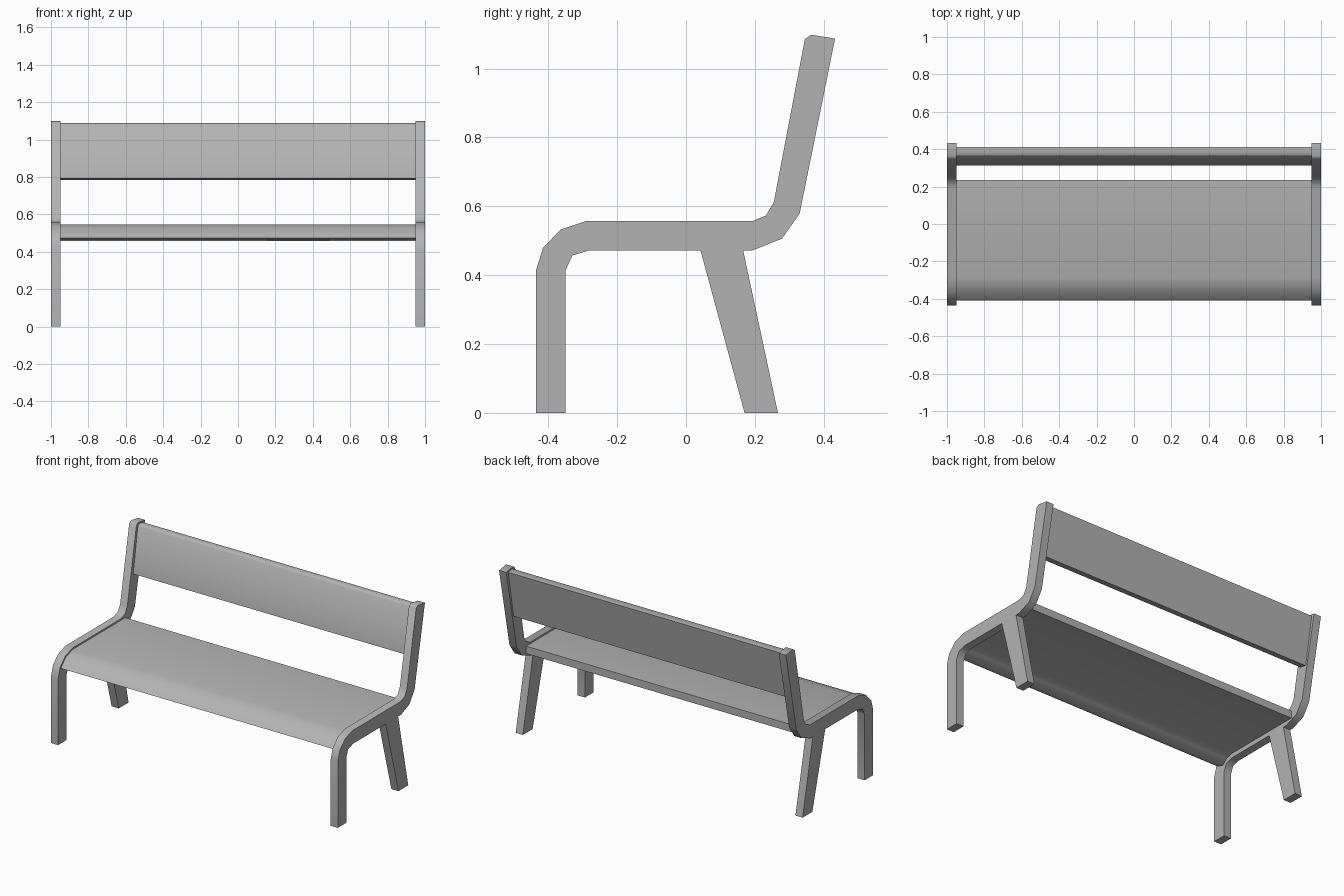
import bpy, bmesh, math

if "Cube" in bpy.data.objects:
    bpy.data.objects.remove(bpy.data.objects["Cube"])

# Darker grey for all parts
grey = bpy.data.materials.new("grey")
grey.diffuse_color = (0.45, 0.45, 0.45, 1)
grey.use_nodes = True
grey.node_tree.nodes["Principled BSDF"].inputs["Base Color"].default_value = grey.diffuse_color


def extrude(name, profile, x0, x1):
    """Closed (y, z) profile extruded along x."""
    bm = bmesh.new()
    face = bm.faces.new([bm.verts.new((x0, y, z)) for y, z in profile])
    ext = bmesh.ops.extrude_face_region(bm, geom=[face])
    verts = [v for v in ext["geom"] if isinstance(v, bmesh.types.BMVert)]
    bmesh.ops.translate(bm, verts=verts, vec=(x1 - x0, 0, 0))
    bmesh.ops.recalc_face_normals(bm, faces=bm.faces)
    mesh = bpy.data.meshes.new(name)
    bm.to_mesh(mesh)
    bm.free()
    mesh.materials.append(grey)
    ob = bpy.data.objects.new(name, mesh)
    bpy.context.collection.objects.link(ob)
    bpy.ops.object.select_all(action='DESELECT')
    ob.select_set(True)
    bpy.context.view_layer.objects.active = ob
    bpy.ops.object.shade_smooth_by_angle(angle=math.radians(60))
    return ob


def mirrored(ob):
    ob.modifiers.new("mirror", 'MIRROR').use_axis = (True, False, False)


# Side frame: front leg, seat rail and back post in one bent bar
frame = [(-0.435, 0), (-0.435, 0.416), (-0.415, 0.48), (-0.363, 0.533),
         (-0.29, 0.557), (0.193, 0.557), (0.232, 0.573), (0.255, 0.612),
         (0.345, 1.085), (0.363, 1.098), (0.433, 1.087), (0.33, 0.579),
         (0.279, 0.506), (0.193, 0.472), (-0.28, 0.472), (-0.33, 0.457),
         (-0.35, 0.413), (-0.35, 0)]
mirrored(extrude("side_frame", frame, 0.95, 1.0))

# Slanted rear leg under the rail
rear_leg = [(0.042, 0.472), (0.166, 0.472), (0.267, 0), (0.17, 0)]
mirrored(extrude("rear_leg", rear_leg, 0.95, 1.0))

# Seat board with a rolled front edge
seat = [(0.235, 0.547), (-0.288, 0.547), (-0.357, 0.525), (-0.408, 0.473),
        (-0.36, 0.458), (-0.328, 0.486), (-0.28, 0.5), (0.235, 0.5)]
extrude("seat", seat, -0.95, 0.95)

# Tilted back board with an eased top edge
back = [(0.313, 0.793), (0.36, 0.783), (0.413, 1.08),
        (0.373, 1.088), (0.36, 1.075)]
extrude("backrest", back, -0.95, 0.95)
